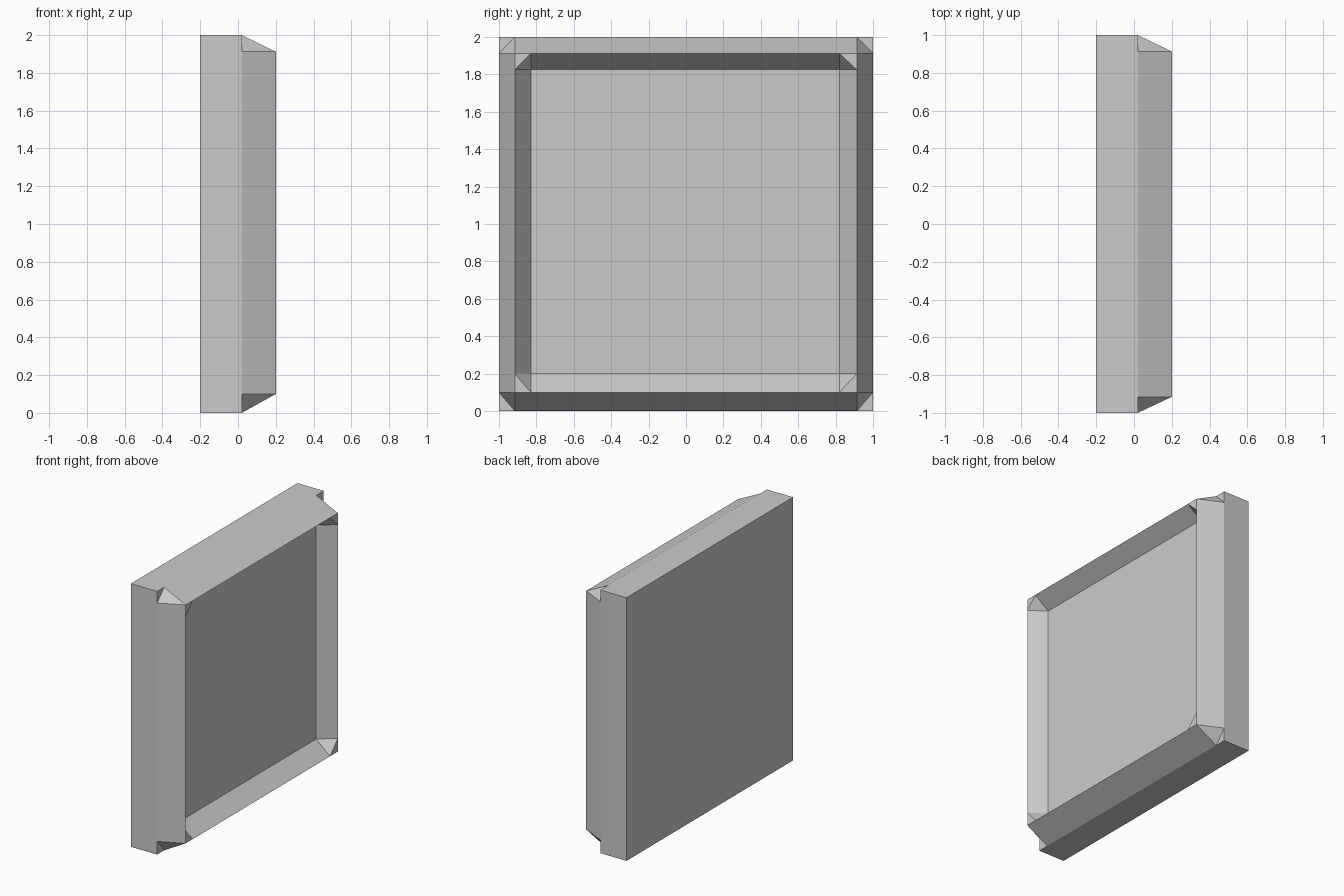
import bpy, bmesh

if "Cube" in bpy.data.objects:
    bpy.data.objects.remove(bpy.data.objects["Cube"])

# Grid lines of the tray: outer edge, rim ridge, inner edge on each side
YS = [-1.0, -0.915, -0.83, 0.82, 0.913, 1.0]
ZS = [0.0, 0.10, 0.20, 1.825, 1.912, 2.0]
# Depth of each ring: outer edge, ridge, sunken panel
DEPTH = [0.02, 0.20, 0.083]
BACK = -0.20

bm = bmesh.new()

# Front relief: concentric rings raised to their depth
v = [[bm.verts.new((DEPTH[min(i, j, 5 - i, 5 - j)], YS[i], ZS[j]))
      for j in range(6)] for i in range(6)]
for i in range(5):
    for j in range(5):
        a, b, c, d = v[i][j], v[i + 1][j], v[i + 1][j + 1], v[i][j + 1]
        if i == j and i != 2:            # corner cells fold across the corner
            bm.faces.new((a, b, d))
            bm.faces.new((b, c, d))
        elif i + j == 4 and i != 2:
            bm.faces.new((a, b, c))
            bm.faces.new((a, c, d))
        else:
            bm.faces.new((a, b, c, d))

# Side walls and flat back
border = [e for e in bm.edges if e.is_boundary]
ext = bmesh.ops.extrude_edge_only(bm, edges=border)["geom"]
for g in ext:
    if isinstance(g, bmesh.types.BMVert):
        g.co.x = BACK
rear = [e for e in bm.edges if all(abs(w.co.x - BACK) < 1e-5 for w in e.verts)]
bmesh.ops.contextual_create(bm, geom=rear)
bmesh.ops.recalc_face_normals(bm, faces=bm.faces[:])

mesh = bpy.data.meshes.new("framed_panel")
bm.to_mesh(mesh)
bm.free()
bpy.context.collection.objects.link(bpy.data.objects.new("framed_panel", mesh))
